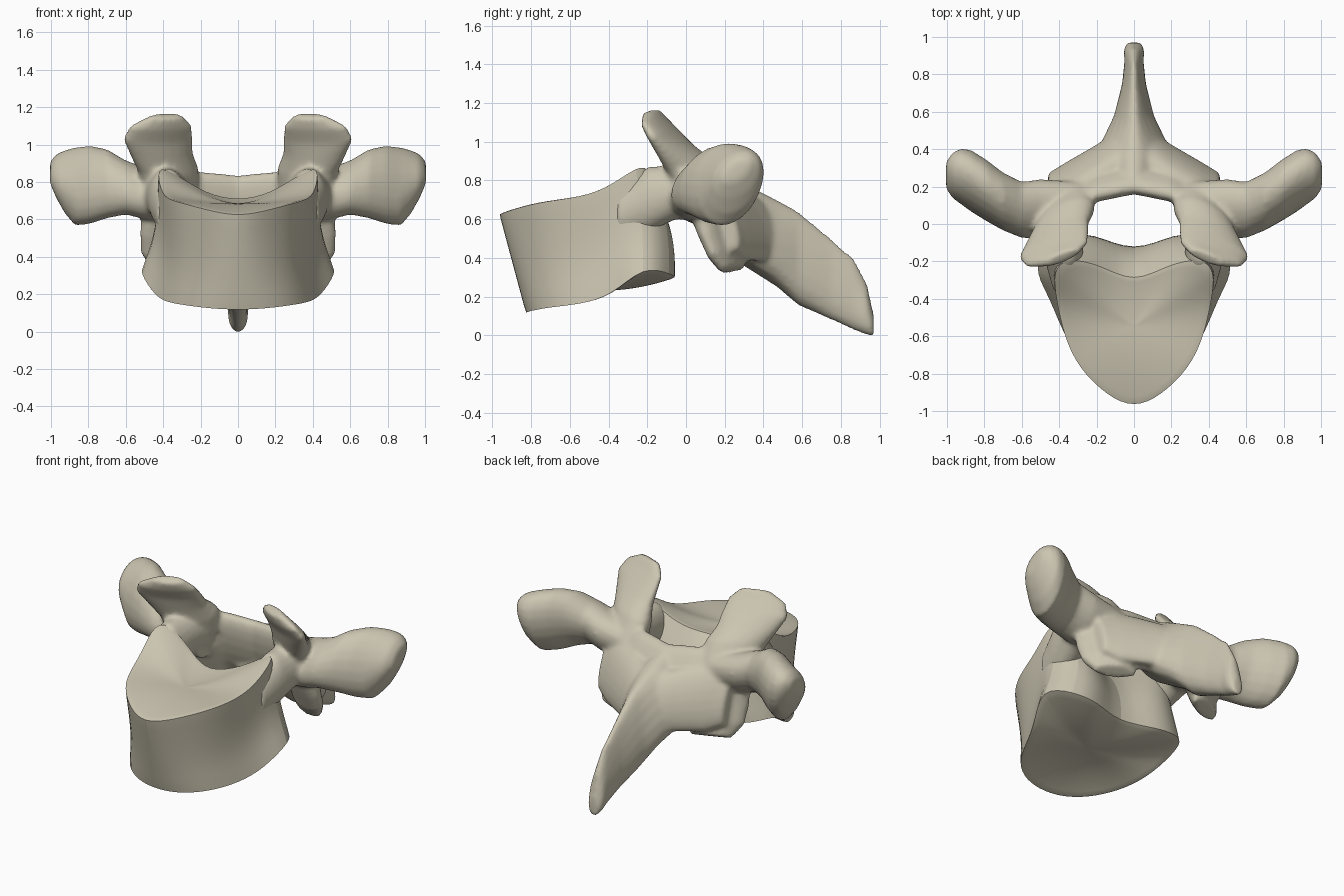
import bpy, bmesh, math
from mathutils import Vector as V

cube = bpy.data.objects.get("Cube")
if cube:
    bpy.data.objects.remove(cube, do_unlink=True)

# One bone colour
bone = bpy.data.materials.new("pale bone")
bone.use_nodes = True
COL = (0.60, 0.56, 0.44, 1)
bone.diffuse_color = COL
shader = next(n for n in bone.node_tree.nodes if n.type == 'BSDF_PRINCIPLED')
shader.inputs["Base Color"].default_value = COL
shader.inputs["Roughness"].default_value = 0.8


def ring(center, u, v, taper=0.0, n=20):
    """Oval section; taper narrows the +v end."""
    c, u, v = V(center), V(u), V(v)
    pts = []
    for i in range(n):
        a = 2 * math.pi * i / n
        pts.append(c + u * math.cos(a) * (1 - taper * math.sin(a)) + v * math.sin(a))
    return pts


def loft(bm, rings):
    """Skin a row of rings and close both ends."""
    loops = [[bm.verts.new(p) for p in r] for r in rings]
    n = len(loops[0])
    for a, b in zip(loops, loops[1:]):
        for i in range(n):
            bm.faces.new((a[i], a[(i + 1) % n], b[(i + 1) % n], b[i]))
    bm.faces.new(loops[0][::-1])
    bm.faces.new(loops[-1])
    return loops


def finish(bm, name):
    bmesh.ops.recalc_face_normals(bm, faces=bm.faces)
    me = bpy.data.meshes.new(name)
    bm.to_mesh(me)
    bm.free()
    me.materials.append(bone)
    ob = bpy.data.objects.new(name, me)
    bpy.context.collection.objects.link(ob)
    me.shade_smooth()
    return ob


# Vertebral body: half outlines of the upper and lower rims, mirrored
upper = [(0, -.985, .62), (.14, -.925, .645), (.30, -.77, .69), (.375, -.6, .71),
         (.415, -.42, .75), (.44, -.24, .89), (.35, -.18, .86), (.18, -.22, .74), (0, -.32, .70)]
lower = [(0, -.835, .11), (.17, -.81, .12), (.31, -.71, .14), (.395, -.55, .155),
         (.46, -.38, .20), (.555, -.22, .36), (.42, -.065, .31), (.24, -.04, .29), (0, -.16, .30)]


def mirrored(half):
    return [V(p) for p in half] + [V((-x, y, z)) for x, y, z in half[-2:0:-1]]


def dish(rim, center, steps):
    """Rings shrinking to a centre, flattening out like a shallow bowl."""
    c = V(center)
    rings = []
    for k in steps:
        r = [p.lerp(c, k) for p in rim]
        for q, p in zip(r, rim):
            q.z = c.z + (p.z - c.z) * (1 - k) ** 2
        rings.append(r)
    return rings


def waist(t, pinch):
    """Section between the rims; the rear wall drops almost straight."""
    mid = []
    for a, b in zip(top, low):
        p = a.lerp(b, t)
        if a.y > -.33:
            p.y = a.y + (b.y - a.y) * min(1, t * 2.2)
        mid.append(V((p.x * pinch, p.y, p.z)))
    return mid


top, low = mirrored(upper), mirrored(lower)
steps = (.2, .45, .7, .92)
bm = bmesh.new()
loops = loft(bm, dish(top, (0, -.55, .685), steps)[::-1] + [top, waist(.3, .95), waist(.65, .92), low]
             + dish(low, (0, -.43, .23), steps))
crease = bm.edges.layers.float.new("crease_edge")
for rim in (loops[4], loops[7]):
    for a, b in zip(rim, rim[1:] + rim[:1]):
        bm.edges.get((a, b))[crease] = .85
body = finish(bm, "vertebral_body")
sub = body.modifiers.new("round", 'SUBSURF')
sub.levels = sub.render_levels = 2
bpy.context.view_layer.objects.active = body
body.select_set(True)
bpy.ops.object.shade_smooth_by_angle(angle=math.radians(40))

# Neural arch: overlapping lofts fused into one skin
bm = bmesh.new()

# Spinous process: y, top z, bottom z, half width
spine = [(.20, .83, .42, .16), (.36, .755, .32, .20), (.47, .70, .25, .15), (.58, .64, .155, .10),
         (.75, .50, .08, .06), (.87, .395, .025, .048), (.935, .27, .0, .053), (.97, .11, -.005, .035)]
loft(bm, [ring((0, y, (t + b) / 2), (w, 0, 0), (0, 0, (t - b) / 2), .4) for y, t, b, w in spine])

# Laminae: one curved plate sweeping round the back of the canal
lamina = [(.46, .12), (.34, .17), (.2, .235), (0, .275)]
lamina += [(-x, y) for x, y in lamina[-2::-1]]
loft(bm, [ring((x, y, .60 + .10 * abs(x)), (0, .075, .03), (0, -.09, .235)) for x, y in lamina])

for s in (1, -1):
    # Smooth back of the lamina, spreading from the spinous process to its outer edge
    loft(bm, [ring((s * x, y, z), (0, r, .01), (0, -.07, h)) for x, y, z, r, h in
              [(.02, .42, .54, .10, .17), (.2, .315, .57, .085, .19),
               (.36, .23, .59, .075, .20), (.46, .18, .61, .06, .17)]])

    # Pedicle running back from the body
    loft(bm, [ring((s * x, y, z), (w, 0, 0), (0, 0, h)) for x, y, z, w, h in
              [(.36, -.36, .62, .07, .12), (.375, -.2, .70, .10, .17),
               (.385, -.05, .74, .12, .14), (.38, .12, .73, .14, .15)]])

    # Upper articular process: thin flared plate leaning forwards
    loft(bm, [ring((s * x, y, z), (s * w, -.38 * w, 0), (0, d, d * .5)) for x, y, z, w, d in
              [(.36, .08, .76, .15, .11), (.375, .02, .87, .165, .095), (.41, -.05, .95, .17, .07),
               (.428, -.11, 1.03, .19, .05), (.41, -.16, 1.10, .165, .04),
               (.38, -.18, 1.155, .085, .03)]])

    # Lower articular process: broad plate continuing the lamina downwards
    loft(bm, [ring((s * x, y, z), (w, -.4 * s * w, 0), (0, d, d * .5)) for x, y, z, w, d in
              [(.36, .12, .68, .15, .09), (.37, .16, .53, .155, .07),
               (.37, .20, .42, .15, .06), (.35, .245, .34, .12, .045)]])

    # Transverse process ending in a knob
    loft(bm, [ring((s * x, y, z), (0, a, 0), (0, .04, h)) for x, y, z, a, h in
              [(.28, .10, .70, .12, .13), (.5, .08, .74, .155, .14), (.6, .075, .77, .145, .145),
               (.7, .12, .79, .15, .185), (.79, .18, .785, .16, .21), (.87, .23, .775, .16, .21),
               (.925, .255, .80, .145, .17), (.97, .26, .83, .115, .12), (1.005, .26, .85, .06, .06)]])

arch = finish(bm, "neural_arch")
fuse = arch.modifiers.new("fuse", 'REMESH')
fuse.mode = 'VOXEL'
fuse.voxel_size = .014
fuse.use_smooth_shade = True
soft = arch.modifiers.new("soften", 'SMOOTH')
soft.factor, soft.iterations = .5, 8
